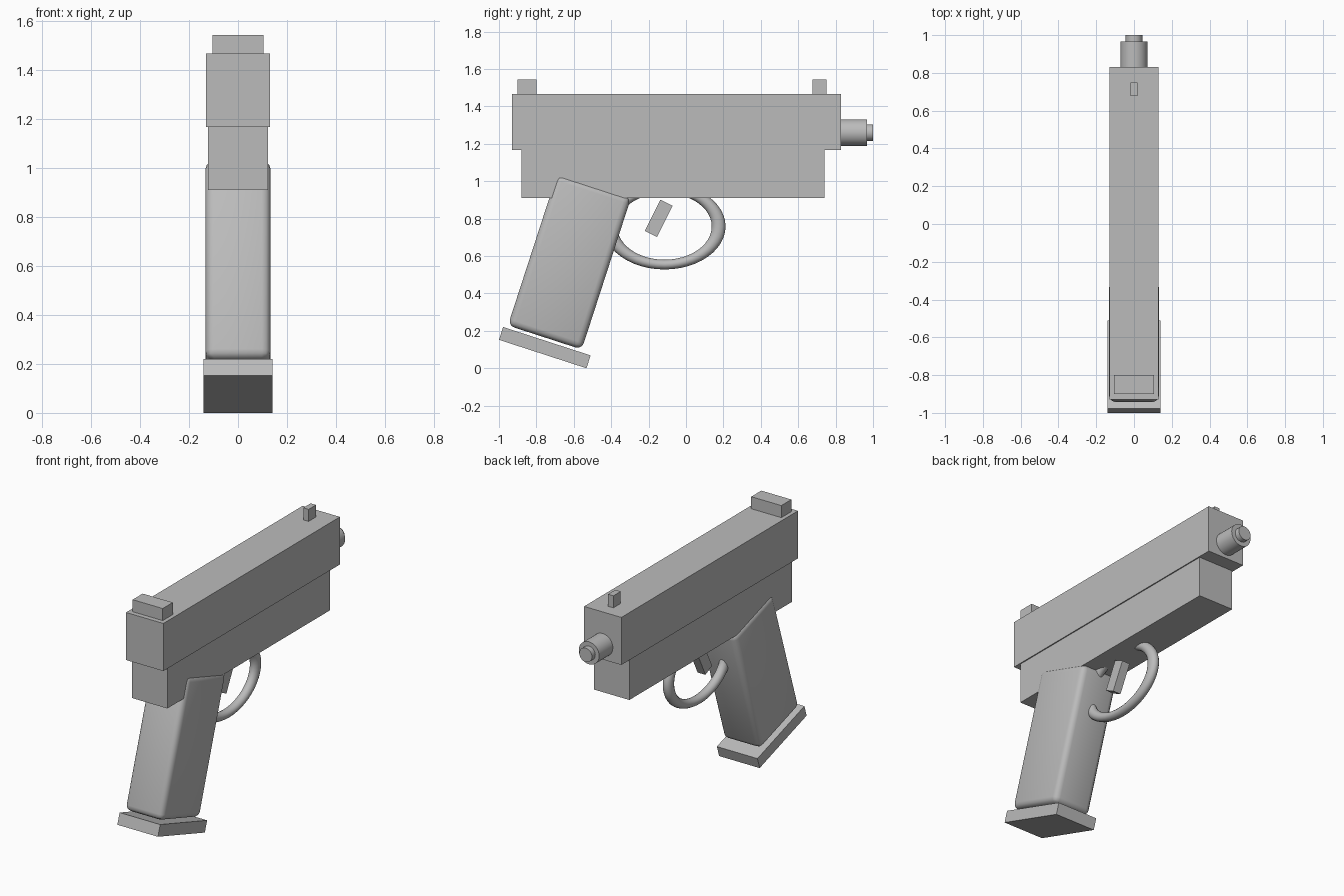
import bpy
from math import radians

cube = bpy.data.objects.get("Cube")
if cube:
    bpy.data.objects.remove(cube, do_unlink=True)

grey = bpy.data.materials.new("plain_grey")
grey.use_nodes = True
grey.diffuse_color = (0.5, 0.5, 0.5, 1)
grey.node_tree.nodes["Principled BSDF"].inputs["Base Color"].default_value = (0.5, 0.5, 0.5, 1)


def finish(name, smooth=False):
    """Name the new object, fix its scale and colour it."""
    ob = bpy.context.object
    ob.name = name
    bpy.ops.object.transform_apply(location=False, rotation=False, scale=True)
    ob.data.materials.append(grey)
    if smooth:
        bpy.ops.object.shade_smooth_by_angle(angle=radians(40))
    return ob


def box(name, y, z, size, lean=0):
    bpy.ops.mesh.primitive_cube_add(size=1, location=(0, y, z), rotation=(radians(-lean), 0, 0))
    bpy.context.object.scale = size
    return finish(name)


def span_box(name, width, y0, y1, z0, z1):
    return box(name, (y0 + y1) / 2, (z0 + z1) / 2, (width, y1 - y0, z1 - z0))


def tube(name, radius, y0, y1):
    bpy.ops.mesh.primitive_cylinder_add(vertices=32, radius=radius, depth=y1 - y0,
                                        location=(0, (y0 + y1) / 2, 1.26),
                                        rotation=(radians(90), 0, 0))
    return finish(name, smooth=True)


# Body and sights
span_box("slide", 0.26, -0.93, 0.83, 1.167, 1.467)
span_box("frame", 0.246, -0.88, 0.74, 0.91, 1.167)
span_box("rear_sight", 0.21, -0.90, -0.80, 1.45, 1.543)
span_box("front_sight", 0.037, 0.677, 0.75, 1.45, 1.543)

# Barrel
tube("barrel", 0.071, 0.70, 0.967)
tube("muzzle_tip", 0.044, 0.90, 1.0)

# Slanted grip with rounded edges, on a flat base plate
grip = box("grip", -0.623, 0.57, (0.265, 0.415, 0.853), lean=18)
bevel = grip.modifiers.new("rounded_edges", 'BEVEL')
bevel.width = 0.035
bevel.segments = 3
bpy.ops.object.modifier_apply(modifier=bevel.name)
bpy.ops.object.shade_smooth_by_angle(angle=radians(40))
box("base_plate", -0.755, 0.11, (0.283, 0.492, 0.072), lean=18)

# Trigger and oval guard
box("trigger", -0.146, 0.801, (0.055, 0.073, 0.186), lean=26.5)
bpy.ops.mesh.primitive_torus_add(major_radius=0.204, minor_radius=0.026,
                                 major_segments=48, minor_segments=16,
                                 location=(0, -0.115, 0.758),
                                 rotation=(0, radians(90), 0))
bpy.context.object.scale = (1, 1.42, 1.15)
finish("trigger_guard", smooth=True)
